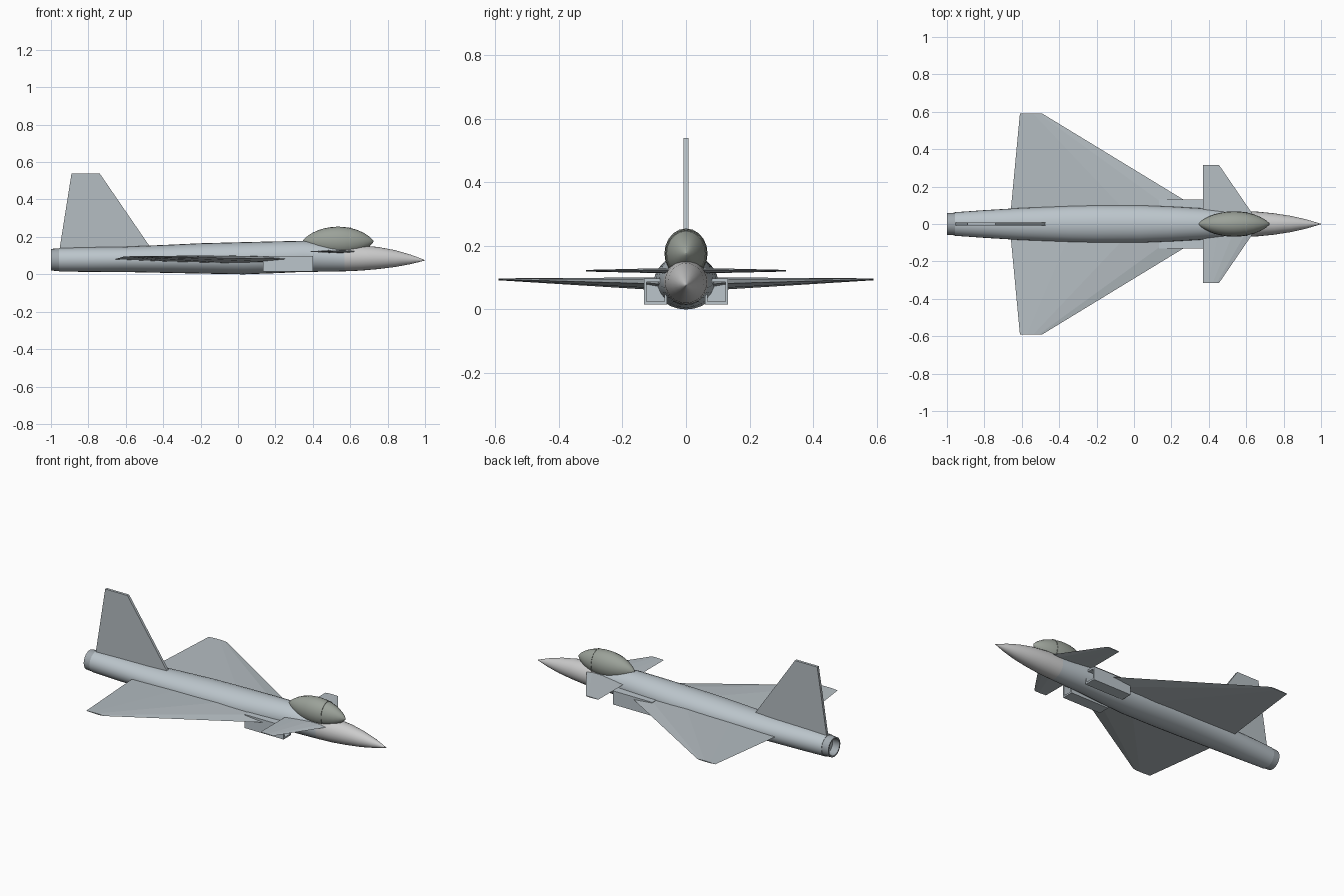
import bpy, bmesh
from math import sin, cos, pi, radians

if "Cube" in bpy.data.objects:
    bpy.data.objects.remove(bpy.data.objects["Cube"])


def mat(name, rgb):
    m = bpy.data.materials.new(name)
    m.diffuse_color = (*rgb, 1)
    m.use_nodes = True
    m.node_tree.nodes["Principled BSDF"].inputs["Base Color"].default_value = m.diffuse_color
    return m


SKIN = mat("skin", (0.50, 0.56, 0.60))
PANEL = mat("panel", (0.46, 0.51, 0.54))
CONE = mat("cone", (0.62, 0.63, 0.60))
GLASS = mat("glass", (0.33, 0.36, 0.32))
METAL = mat("metal", (0.36, 0.40, 0.43))


def finish(name, bm, m, smooth=False, mirror=False):
    bmesh.ops.recalc_face_normals(bm, faces=bm.faces)
    me = bpy.data.meshes.new(name)
    bm.to_mesh(me)
    bm.free()
    me.materials.append(m)
    ob = bpy.data.objects.new(name, me)
    bpy.context.collection.objects.link(ob)
    if mirror:
        ob.modifiers.new("mirror", 'MIRROR').use_axis = (False, True, False)
    if smooth:
        bpy.ops.object.select_all(action='DESELECT')
        ob.select_set(True)
        bpy.context.view_layer.objects.active = ob
        bpy.ops.object.shade_smooth_by_angle(angle=radians(35))
    return ob


def skin_rings(bm, rings, cap=True):
    """Bridge equal-length point rings and close the two ends."""
    vs = [[bm.verts.new(p) for p in r] for r in rings]
    for a, b in zip(vs, vs[1:]):
        for i in range(len(a)):
            j = (i + 1) % len(a)
            bm.faces.new((a[i], a[j], b[j], b[i]))
    if cap:
        bm.faces.new(vs[0])
        bm.faces.new(vs[-1])


def body(name, stations, m, sides=24):
    """Loft ellipses given as (x, centre z, half width, half height)."""
    bm = bmesh.new()
    skin_rings(bm, [[(x, ry * cos(2 * pi * i / sides), z + rz * sin(2 * pi * i / sides))
                     for i in range(sides)] for x, z, ry, rz in stations])
    return finish(name, bm, m, smooth=True)


def airfoil(le, te, y, z, t):
    c = le - te
    up = [(0.15, 0.7), (0.4, 1), (0.7, 0.65)]
    pts = [(0, 0)] + up + [(1, 0)] + [(a, -b) for a, b in reversed(up)]
    return [(le - a * c, y, z + b * t / 2) for a, b in pts]


def lifting_surface(name, root, tip):
    bm = bmesh.new()
    skin_rings(bm, [airfoil(*root), airfoil(*tip)])
    return finish(name, bm, PANEL, mirror=True)


# Fuselage and nose cone
body("fuselage", [(-0.957, 0.078, 0.063, 0.063), (-0.8, 0.079, 0.074, 0.066),
                  (-0.6, 0.080, 0.086, 0.068), (-0.35, 0.083, 0.097, 0.076),
                  (-0.2, 0.085, 0.101, 0.081), (0.03, 0.086, 0.101, 0.086),
                  (0.2, 0.091, 0.094, 0.085), (0.35, 0.096, 0.085, 0.083),
                  (0.46, 0.091, 0.077, 0.077), (0.57, 0.086, 0.070, 0.070)], SKIN)
body("nose_cone", [(0.57, 0.086, 0.070, 0.070), (0.66, 0.087, 0.066, 0.067),
                   (0.75, 0.087, 0.057, 0.059), (0.84, 0.084, 0.043, 0.045),
                   (0.92, 0.080, 0.025, 0.026), (0.97, 0.077, 0.010, 0.011),
                   (1.0, 0.075, 0.001, 0.001)], CONE)

# Hollow exhaust nozzle
body("exhaust_nozzle", [(-0.95, 0.078, 0.061, 0.061), (-1.0, 0.078, 0.058, 0.058),
                        (-1.0, 0.078, 0.050, 0.050), (-0.93, 0.078, 0.042, 0.042)], METAL)

# Canopy with a thin bow frame
def canopy_radius(t):
    return max(1 - t * t, 0.0001) ** 0.75


canopy = []
for k in range(17):
    t = -cos(pi * k / 16)
    r = canopy_radius(t)
    canopy.append((0.535 + 0.19 * t, 0.176, 0.068 * r, 0.079 * r))
body("canopy", canopy, GLASS, sides=20)
f = canopy_radius(0.34)
body("canopy_frame", [(x, 0.176, 0.068 * f + 0.002, 0.079 * f + 0.002)
                      for x in (0.596, 0.603)], GLASS, sides=20)

# Delta wings and canards: leading x, trailing x, y, z, thickness
lifting_surface("wings", (0.38, -0.66, 0.06, 0.080, 0.042), (-0.49, -0.61, 0.59, 0.095, 0.006))
lifting_surface("canards", (0.65, 0.37, 0.03, 0.122, 0.018), (0.455, 0.37, 0.315, 0.122, 0.005))

# Tail fin slab
bm = bmesh.new()
outline = [(-0.958, 0.11), (-0.445, 0.11), (-0.74, 0.54), (-0.89, 0.54)]
skin_rings(bm, [[(x, y, z) for x, z in outline] for y in (-0.008, 0.008)])
finish("tail_fin", bm, PANEL)


# Box air intakes, open at the front
def box_ring(x, y0, y1, z0, z1):
    return [(x, y0, z0), (x, y1, z0), (x, y1, z1), (x, y0, z1)]


bm = bmesh.new()
skin_rings(bm, [box_ring(0.135, 0.06, 0.132, 0.015, 0.098),
                box_ring(0.40, 0.06, 0.132, 0.015, 0.098),
                box_ring(0.40, 0.068, 0.124, 0.025, 0.087),
                box_ring(0.25, 0.068, 0.124, 0.025, 0.087)])
finish("air_intakes", bm, SKIN, mirror=True)
